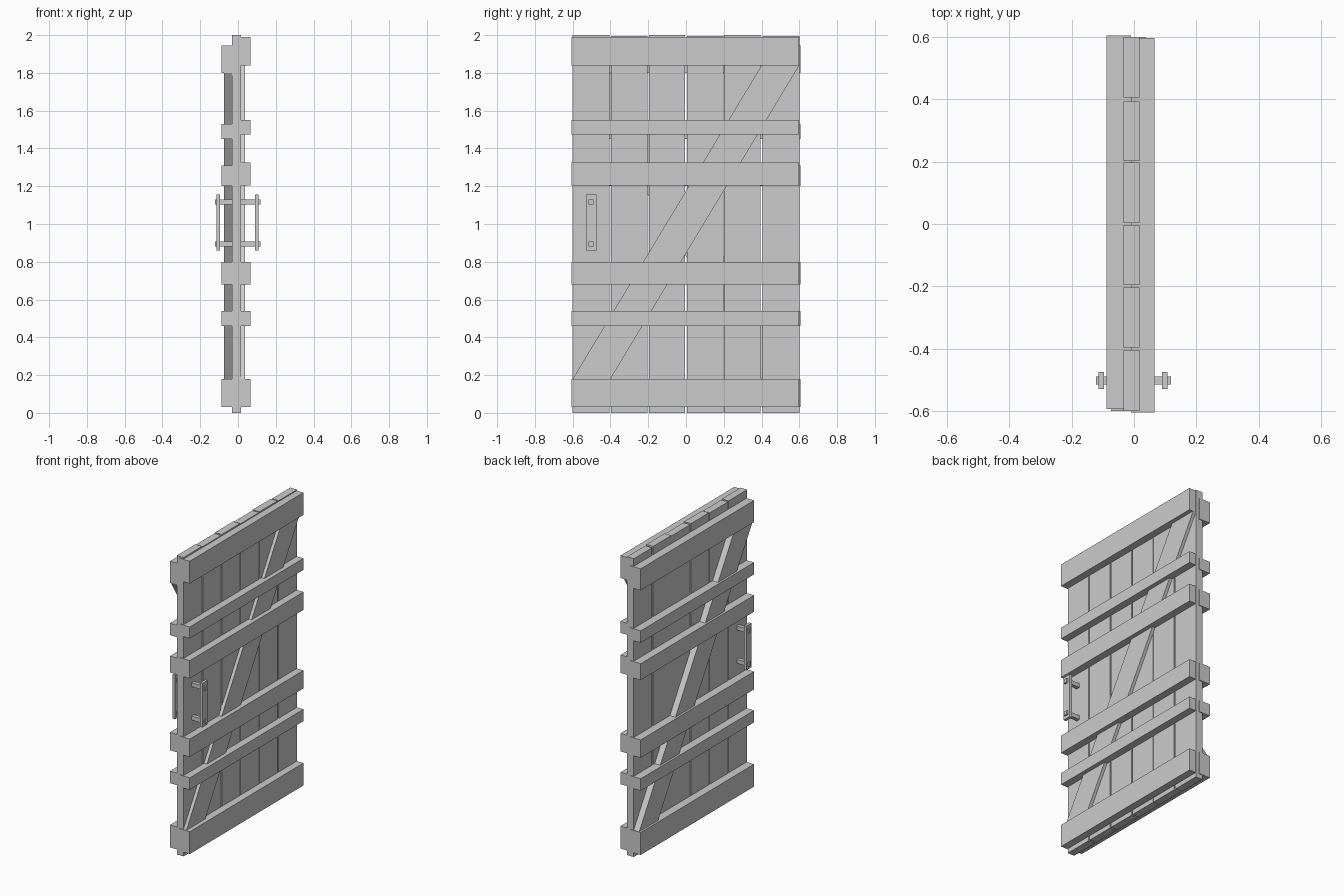
import bpy
import bmesh

cube = bpy.data.objects.get("Cube")
if cube:
    bpy.data.objects.remove(cube, do_unlink=True)

grey = bpy.data.materials.new("plain grey")
grey.use_nodes = True
COLOUR = (0.6, 0.6, 0.6, 1)
grey.diffuse_color = COLOUR
grey.node_tree.nodes["Principled BSDF"].inputs["Base Color"].default_value = COLOUR


def slab(name, profile, x0, x1):
    """Extrude a (y, z) outline from x0 to x1."""
    bm = bmesh.new()
    face = bm.faces.new([bm.verts.new((x0, y, z)) for y, z in profile])
    moved = bmesh.ops.extrude_face_region(bm, geom=[face])["geom"]
    bmesh.ops.translate(bm, vec=(x1 - x0, 0, 0),
                        verts=[v for v in moved if isinstance(v, bmesh.types.BMVert)])
    bmesh.ops.recalc_face_normals(bm, faces=bm.faces)
    mesh = bpy.data.meshes.new(name)
    bm.to_mesh(mesh)
    bm.free()
    mesh.materials.append(grey)
    obj = bpy.data.objects.new(name, mesh)
    bpy.context.collection.objects.link(obj)
    return obj


def box(name, x, y, z):
    return slab(name, [(y[0], z[0]), (y[1], z[0]), (y[1], z[1]), (y[0], z[1])], *x)


# Upright planks with narrow open gaps
GAPS = [0.0, 0.008, 0.008, 0.008, 0.004, 0.012, 0.0]
for i in range(6):
    y = -0.6 + 0.2 * i
    top = 2.0 if i % 2 == 0 else 1.996
    box(f"plank_{i + 1}", (-0.033, 0.017),
        (y + GAPS[i] / 2, y + 0.2 - GAPS[i + 1] / 2), (0, top))

# Cross rails, meeting inside the planks
MEET = -0.009
LOW_RAILS = [(0.03, 0.18), (0.46, 0.54), (0.68, 0.80)]
RIGHT_RAILS = LOW_RAILS + [(1.205, 1.325), (1.473, 1.55), (1.84, 1.99)]
LEFT_RAILS = LOW_RAILS + [(1.20, 1.31), (1.45, 1.53), (1.80, 1.945)]
for i, z in enumerate(RIGHT_RAILS):
    box(f"right_rail_{i + 1}", (MEET, 0.066), (-0.605, 0.598), z)
for i, z in enumerate(LEFT_RAILS):
    box(f"left_rail_{i + 1}", (-0.088, MEET), (-0.594, 0.605), z)

# Diagonal braces, rising in opposite directions on the two faces
slab("right_brace", [(-0.6, 0.18), (-0.4, 0.18), (0.6, 1.84), (0.4, 1.84)], MEET, 0.038)
slab("left_brace", [(0.6, 0.18), (0.4, 0.18), (-0.6, 1.80), (-0.4, 1.80)], -0.074, MEET)

# Pull handles: a flat grip on two square pegs per face
for side, grip, peg in (("right", (0.09, 0.108), (0.01, 0.118)),
                        ("left", (-0.114, -0.096), (-0.122, -0.02))):
    box(f"{side}_handle_grip", grip, (-0.53, -0.475), (0.86, 1.155))
    for part, z in (("lower", 0.88), ("upper", 1.103)):
        box(f"{side}_handle_{part}_peg", peg, (-0.515, -0.49), (z, z + 0.027))
